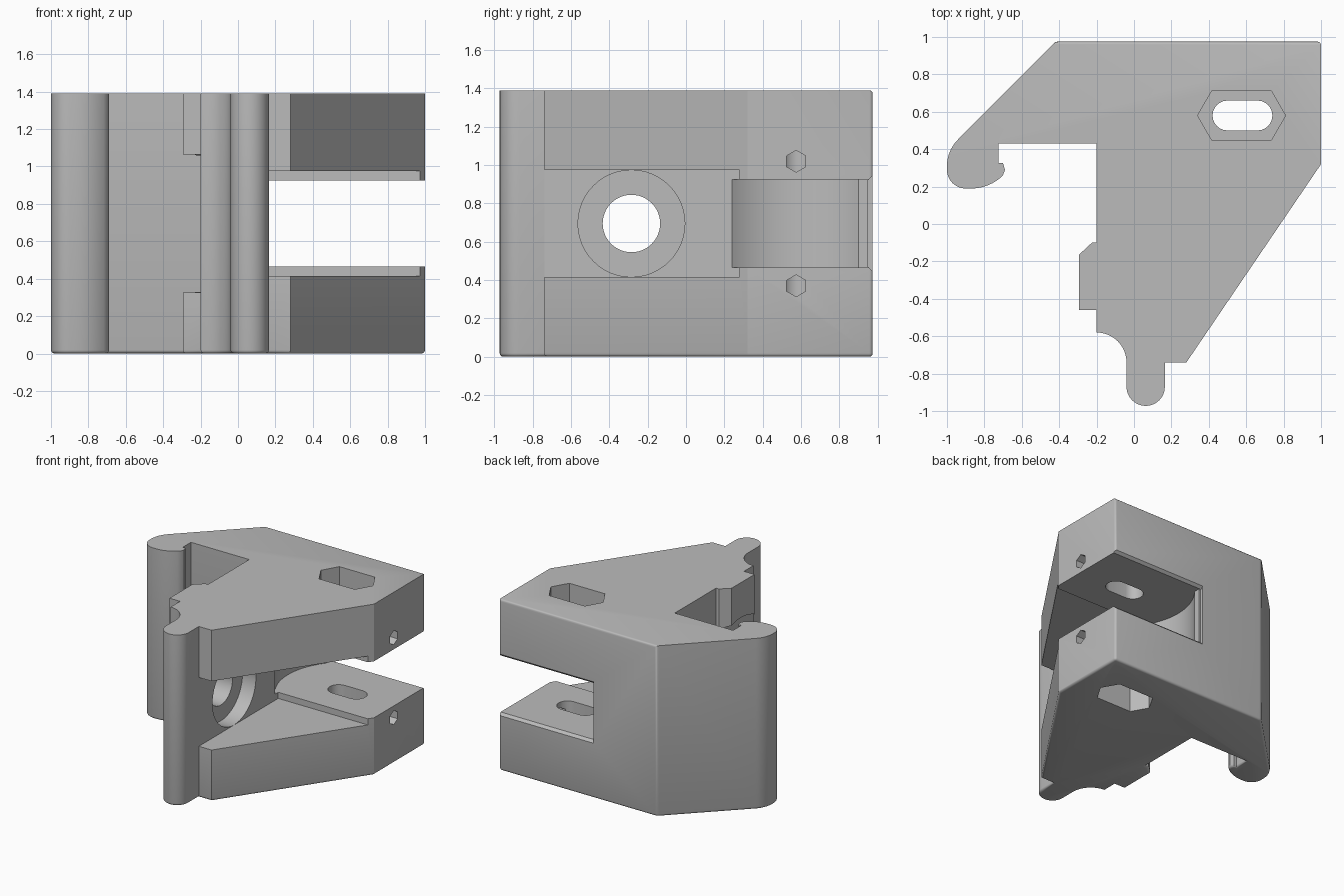
import bpy, bmesh
from math import sin, cos, pi, radians, asin
from mathutils import Vector

cube = bpy.data.objects.get("Cube")
if cube:
    bpy.data.objects.remove(cube, do_unlink=True)

grey = bpy.data.materials.new("plain grey")
grey.use_nodes = True
COLOUR = (0.5, 0.5, 0.5, 1)
grey.diffuse_color = COLOUR
grey.node_tree.nodes["Principled BSDF"].inputs["Base Color"].default_value = COLOUR


def arc(cx, cy, r, a0, a1, n=12):
    """Points on an arc, angles in degrees."""
    steps = [radians(a0 + (a1 - a0) * i / n) for i in range(n + 1)]
    return [(cx + r * cos(a), cy + r * sin(a)) for a in steps]


def prism(name, outline, lo, hi, axis="z", soften=None):
    """Extrude a flat outline: (x, y) along z, or (y, z) along x."""
    def place(p, h):
        return Vector((p[0], p[1], h)) if axis == "z" else Vector((h, p[0], p[1]))
    bm = bmesh.new()
    base = bm.faces.new([bm.verts.new(place(p, lo)) for p in outline])
    grown = bmesh.ops.extrude_face_region(bm, geom=[base])["geom"]
    shift = place((0, 0), hi - lo)
    bmesh.ops.translate(bm, vec=shift, verts=[g for g in grown if isinstance(g, bmesh.types.BMVert)])
    bmesh.ops.recalc_face_normals(bm, faces=bm.faces)
    if soften:
        edges = [e for e in bm.edges if soften(e)]
        bmesh.ops.bevel(bm, geom=edges, offset=0.018, segments=3, profile=0.5,
                        affect="EDGES", clamp_overlap=False)
    mesh = bpy.data.meshes.new(name)
    bm.to_mesh(mesh)
    bm.free()
    mesh.materials.append(grey)
    obj = bpy.data.objects.new(name, mesh)
    bpy.context.collection.objects.link(obj)
    return obj


def box(y0, y1, z0, z1):
    return [(y0, z0), (y1, z0), (y1, z1), (y0, z1)]


TOP, BACK, WALL, MID = 1.39, 0.975, 0.165, 0.695

# Bracket outline: slanted body, front lug, side pad and rear hook
outline = [(-0.42, BACK), (1, BACK), (1, 0.32), (0.28, -0.74), (WALL, -0.74)]
outline += arc(0.0625, -0.87, 0.1025, 0, -180, 20)
outline += arc(-0.2, -0.74, 0.16, 0, 90)
outline += [(-0.2, -0.46), (-0.295, -0.46), (-0.295, -0.165), (-0.225, -0.1), (-0.2, -0.1)]
outline += [(-0.2, 0.43), (-0.725, 0.43), (-0.725, 0.325), (-0.7, 0.325), (-0.69, 0.29)]
outline += arc(-0.87, 0.43, 0.24, -45, -90, 8)
outline += arc(-0.9, 0.29, 0.1, -90, -180)
outline += arc(-0.8, 0.31, 0.2, 180, 135, 8)


def soft_edge(e):
    a, b = (v.co for v in e.verts)
    return max(a.z, b.z) < 0.001 or min(a.y, b.y) > BACK - 0.001


bracket = prism("bracket", outline, 0, TOP, soften=soft_edge)

cutters = []
# Wide front slot between the two arms
cutters.append(prism("wide_slot", box(-1.1, 0.28, 0.415, 0.975), WALL + 0.0005, 1.3, "x"))

# Narrow rear slot with a round pocket in its inner wall
radius = 0.526
half = 180 / pi * asin(0.33 / radius)
pocket = [(1.3, 0.2), (WALL + 0.001, 0.2)]
pocket += arc(0.575, 0.57, radius, 180 + half, 180 - half, 24)
pocket += [(WALL, 1.2), (1.3, 1.2)]
cutters.append(prism("narrow_slot", pocket, 0.465, 0.925))
flare = [(0.95, 0.47), (1.0, 0.42), (1.0, 0.97), (0.95, 0.92)]
cutters.append(prism("slot_mouth", flare, WALL - 0.015, 1.3, "x"))

# Bolt hole, its counterbore and the round clearance through the side pad
for name, r, x0, x1 in (("bolt_hole", 0.15, -0.6, 0.6),
                        ("counterbore", 0.279, 0.045, 0.5),
                        ("pad_clearance", 0.41, -0.5, -0.2005)):
    cutters.append(prism(name, arc(-0.285, MID, r, 0, 352.5, 47), x0, x1, "x"))

# Long pivot hole through both arms
stadium = arc(0.66, 0.58, 0.08, -90, 90) + arc(0.5, 0.58, 0.08, 90, 270)
cutters.append(prism("pivot_hole", stadium, -0.2, 1.6))

# Nut pockets outside and screw holes in the ends of both arms
nut = [(0.34, 0.58), (0.415, 0.45), (0.735, 0.45), (0.81, 0.58), (0.735, 0.71), (0.415, 0.71)]
for z0, z1, hole_z in ((-0.2, 0.25, 0.37), (TOP - 0.25, 1.6, 1.02)):
    cutters.append(prism("nut_pocket", nut, z0, z1))
    cutters.append(prism("screw_hole", arc(0.575, hole_z, 0.057, 30, 330, 5), 0.65, 1.2, "x"))

# Carve every cutter out of the bracket
bpy.ops.object.select_all(action="DESELECT")
bracket.select_set(True)
bpy.context.view_layer.objects.active = bracket
for cutter in cutters:
    cutter.hide_render = True
    mod = bracket.modifiers.new("cut", "BOOLEAN")
    mod.operation, mod.solver, mod.object = "DIFFERENCE", "EXACT", cutter
    bpy.ops.object.modifier_apply(modifier=mod.name)
    bpy.data.objects.remove(cutter, do_unlink=True)

bpy.ops.object.shade_smooth_by_angle(angle=radians(32))
